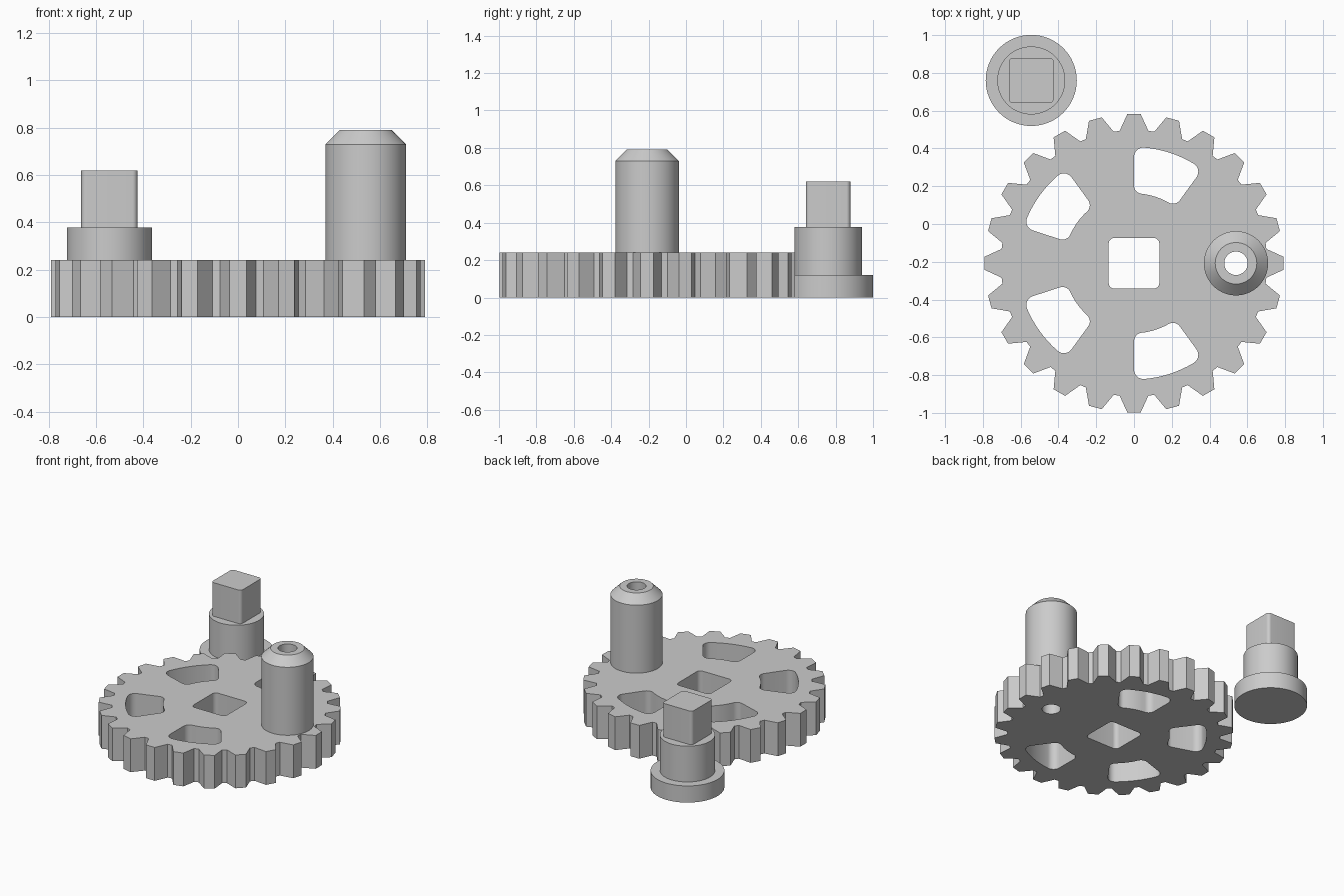
import bpy, bmesh
from math import sin, cos, asin, radians, degrees, pi

if "Cube" in bpy.data.objects:
    bpy.data.objects.remove(bpy.data.objects["Cube"], do_unlink=True)

grey = bpy.data.materials.new("light_grey")
grey.use_nodes = True
grey.diffuse_color = (0.6, 0.6, 0.6, 1)
grey.node_tree.nodes["Principled BSDF"].inputs["Base Color"].default_value = (0.6, 0.6, 0.6, 1)


def polar(r, a):
    return (r * cos(radians(a)), r * sin(radians(a)))


def arc(centre, r, a0, a1, n=8):
    """Points on an arc, angles in degrees."""
    steps = [polar(r, a0 + (a1 - a0) * i / n) for i in range(n + 1)]
    return [(centre[0] + x, centre[1] + y) for x, y in steps]


def rounded_square(half, fillet):
    d = half - fillet
    pts = []
    for k, (sx, sy) in enumerate([(1, 1), (-1, 1), (-1, -1), (1, -1)]):
        pts += arc((sx * d, sy * d), fillet, 90 * k, 90 * k + 90)
    return pts


def pocket(mid, half, r_in, r_out, f_in, f_out):
    """Ring sector with filleted corners."""
    o = half - degrees(asin(f_out / (r_out - f_out)))
    p = half - degrees(asin(f_in / (r_in + f_in)))
    pts = arc(polar(r_out - f_out, mid - o), f_out, mid - half - 90, mid - o)
    pts += arc((0, 0), r_out, mid - o, mid + o)[1:-1]
    pts += arc(polar(r_out - f_out, mid + o), f_out, mid + o, mid + half + 90)
    pts += arc(polar(r_in + f_in, mid + p), f_in, mid + half + 90, mid + 180 + p)
    pts += arc((0, 0), r_in, mid + p, mid - p)[1:-1]
    pts += arc(polar(r_in + f_in, mid - p), f_in, mid + 180 - p, mid + 270 - half)
    return pts


def finish(ob):
    bpy.ops.object.select_all(action="DESELECT")
    ob.select_set(True)
    bpy.context.view_layer.objects.active = ob
    if ob.type == "CURVE":
        bpy.ops.object.convert(target="MESH")
        ob = bpy.context.object
    bm = bmesh.new()
    bm.from_mesh(ob.data)
    bmesh.ops.remove_doubles(bm, verts=bm.verts, dist=0.0001)
    bmesh.ops.recalc_face_normals(bm, faces=bm.faces)
    bm.to_mesh(ob.data)
    bm.free()
    ob.data.materials.clear()
    ob.data.materials.append(grey)
    bpy.ops.object.shade_smooth_by_angle(angle=radians(30))
    return ob


def plate(name, outlines, x, y, z0, z1):
    """Extruded flat outline; the later outlines are holes."""
    cu = bpy.data.curves.new(name, "CURVE")
    cu.dimensions = "2D"
    cu.fill_mode = "BOTH"
    cu.extrude = (z1 - z0) / 2
    for pts in outlines:
        sp = cu.splines.new("POLY")
        sp.points.add(len(pts) - 1)
        for p, (px, py) in zip(sp.points, pts):
            p.co = (px, py, 0, 1)
        sp.use_cyclic_u = True
    ob = bpy.data.objects.new(name, cu)
    ob.location = (x, y, (z0 + z1) / 2)
    bpy.context.collection.objects.link(ob)
    return finish(ob)


def lathe(name, profile, x, y, steps=64):
    """Spin a (radius, height) profile about z."""
    bm = bmesh.new()
    verts = [bm.verts.new((r, 0, z)) for r, z in profile]
    edges = [bm.edges.new(pair) for pair in zip(verts, verts[1:])]
    bmesh.ops.spin(bm, geom=verts + edges, cent=(0, 0, 0), axis=(0, 0, 1),
                   angle=2 * pi, steps=steps)
    me = bpy.data.meshes.new(name)
    bm.to_mesh(me)
    bm.free()
    ob = bpy.data.objects.new(name, me)
    ob.location = (x, y, 0)
    bpy.context.collection.objects.link(ob)
    return finish(ob)


GEAR_Y, GEAR_TOP = -0.208, 0.24
PIN_X, BORE = 0.54, 0.062
KNOB = (-0.544, 0.76)

# Gear wheel: teeth, square centre hole, four pockets and the pin bore
TEETH = 24
outline = []
for i in range(TEETH):
    a = 360 / TEETH * i
    outline += [polar(0.705, a - 6.2), polar(0.791, a - 2.55),
                polar(0.791, a + 2.55), polar(0.705, a + 6.2)]
holes = [pocket(72 * k, 18, 0.37, 0.615, 0.045, 0.05) for k in range(1, 5)]
bore = arc((PIN_X, 0), BORE, 0, 360, 64)[:-1]
plate("gear_wheel", [outline, rounded_square(0.134, 0.03), bore] + holes,
      0, GEAR_Y, 0, GEAR_TOP)

# Hollow crank pin with a chamfered top
lathe("crank_pin", [(0.17, GEAR_TOP), (0.17, 0.73), (0.11, 0.79),
                    (BORE, 0.79), (BORE, GEAR_TOP)], PIN_X, GEAR_Y)

# Separate stepped axle with a square drive end
lathe("axle_body", [(0, 0), (0.241, 0), (0.241, 0.12), (0.18, 0.12),
                    (0.18, 0.378), (0, 0.378)], *KNOB)
plate("axle_square_end", [rounded_square(0.119, 0.022)], *KNOB, 0.378, 0.62)
